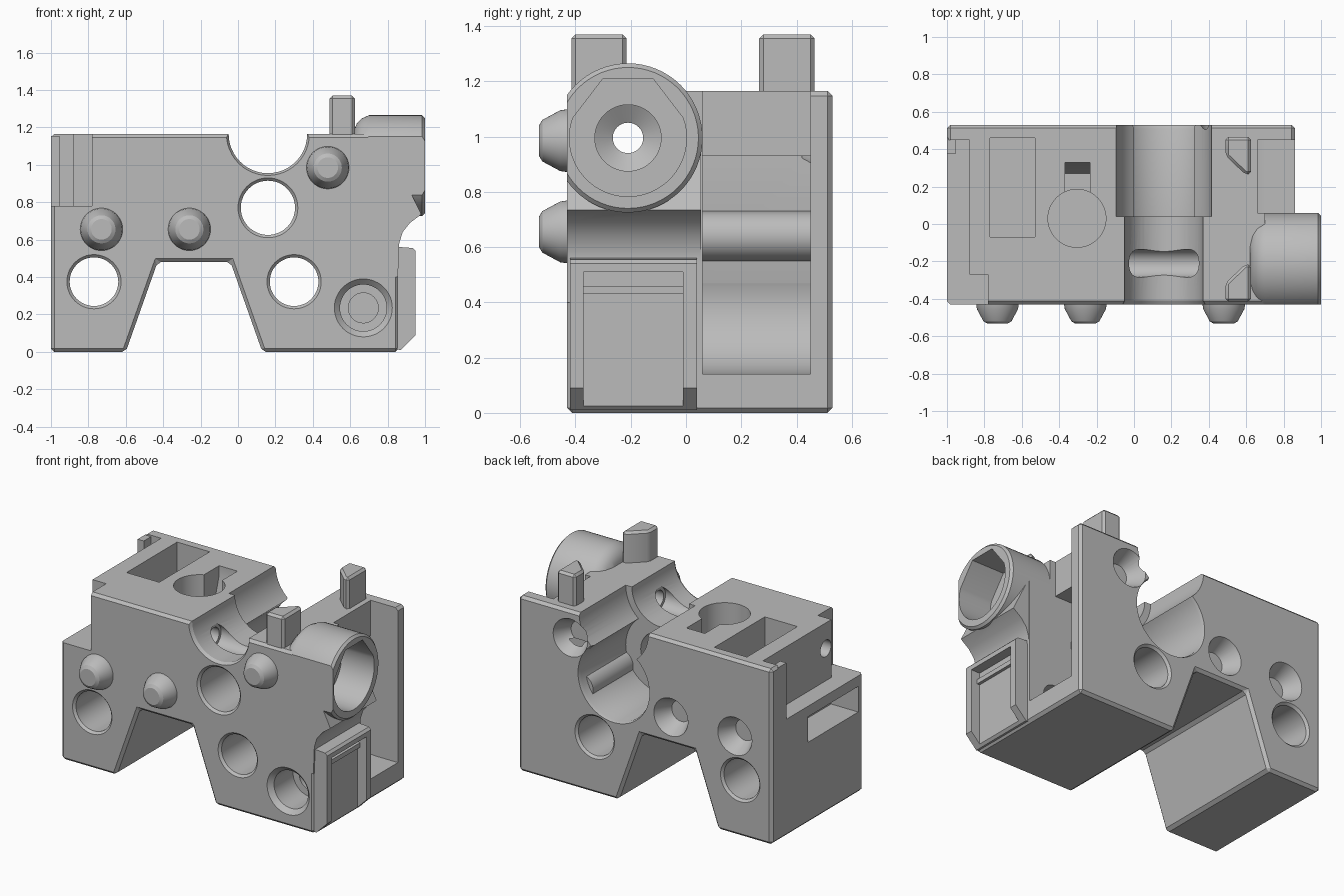
import bpy, bmesh, math
from mathutils import Vector

cube = bpy.data.objects.get("Cube")
if cube:
    bpy.data.objects.remove(cube, do_unlink=True)

grey = bpy.data.materials.new("plain grey")
grey.use_nodes = True
GREY = (0.5, 0.5, 0.5, 1)
grey.diffuse_color = GREY
grey.node_tree.nodes["Principled BSDF"].inputs["Base Color"].default_value = GREY

# Maps a profile point (u, v) and a distance t along the axis to space
PLACE = {"x": lambda u, v, t: (t, u, v),
         "y": lambda u, v, t: (u, t, v),
         "z": lambda u, v, t: (u, v, t)}


def loft(name, rings):
    """Solid skinned through matching rings of points."""
    bm = bmesh.new()
    loops = [[bm.verts.new(p) for p in ring] for ring in rings]
    n = len(loops[0])
    for a, b in zip(loops, loops[1:]):
        for i in range(n):
            j = (i + 1) % n
            bm.faces.new((a[i], a[j], b[j], b[i]))
    bm.faces.new(loops[0])
    bm.faces.new(loops[-1])
    bmesh.ops.recalc_face_normals(bm, faces=bm.faces)
    mesh = bpy.data.meshes.new(name)
    bm.to_mesh(mesh)
    bm.free()
    mesh.materials.append(grey)
    ob = bpy.data.objects.new(name, mesh)
    bpy.context.collection.objects.link(ob)
    return ob


def prism(name, axis, points, lo, hi):
    return loft(name, [[PLACE[axis](u, v, t) for u, v in points] for t in (lo, hi)])


def lathe(name, axis, centre, profile, sides=48):
    """Round solid; profile is (distance along axis, radius) pairs."""
    cu, cv = centre
    turn = [2 * math.pi * i / sides for i in range(sides)]
    return loft(name, [[PLACE[axis](cu + r * math.cos(a), cv + r * math.sin(a), t)
                        for a in turn] for t, r in profile])


def box(name, x, y, z):
    return prism(name, "z", [(x[0], y[0]), (x[1], y[0]), (x[1], y[1]), (x[0], y[1])], *z)


def apply(ob, mod):
    bpy.context.view_layer.objects.active = ob
    bpy.ops.object.modifier_apply(modifier=mod.name)


def combine(ob, other, operation="DIFFERENCE"):
    mod = ob.modifiers.new("combine", "BOOLEAN")
    mod.operation, mod.solver, mod.object = operation, "EXACT", other
    apply(ob, mod)
    bpy.data.objects.remove(other, do_unlink=True)


def chamfer(ob, width):
    mod = ob.modifiers.new("chamfer", "BEVEL")
    mod.width, mod.segments, mod.limit_method = width, 1, "ANGLE"
    apply(ob, mod)


FRONT, BACK, TOP = -0.43, 0.53, 1.165

# Main block with the tapered underside notch
body = prism("main_block", "y", [
    (-1, 0), (-0.6, 0), (-0.43, 0.48), (-0.04, 0.48), (0.13, 0),
    (0.86, 0), (0.86, TOP), (-1, TOP)], FRONT, BACK)
chamfer(body, 0.018)

# Clear the space behind the side boss before it is joined
combine(body, box("boss_space", (0.7, 1.1), (-0.6, 0.45), (1.0, 1.3)))

# Side boss, flattened at the front, with a flared support below
boss = lathe("boss", "x", (-0.21, 0.995), [
    (0.62, 0.19), (0.635, 0.225), (0.66, 0.252), (0.70, 0.27), (0.985, 0.27), (1.0, 0.255)], 64)
support = prism("support", "y", [
    (0.6, 0.4), (0.855, 0.4), (0.862, 0.58), (0.88, 0.64), (0.92, 0.69),
    (0.98, 0.735), (0.86, 0.98), (0.6, 0.98)], -0.6, 0.055)
combine(boss, support, "UNION")
combine(boss, box("front_trim", (0.5, 1.2), (-0.8, FRONT), (0, 2)))
combine(body, boss, "UNION")

# Latch plate with side rails and a cross ridge
latch = prism("latch", "y", [
    (0.8, 0.02), (0.87, 0.01), (0.95, 0.09), (0.95, 0.54), (0.935, 0.555), (0.8, 0.565)],
    -0.42, 0.04)
combine(latch, box("latch_recess", (0.885, 1), (-0.37, -0.01), (-0.1, 0.51)))
combine(latch, box("latch_ridge", (0.87, 0.905), (-0.38, 0), (0.43, 0.46)), "UNION")
combine(body, latch, "UNION")

cutters = [
    # Left step, with the back wall left standing
    box("left_step", (-1.1, -0.88), (-0.6, 0.45), (0.78, 1.3)),
    box("left_step_front", (-1.1, -0.78), (-0.6, -0.27), (0.78, 1.3)),
    box("left_window", (-1.1, -0.8), (-0.38, 0.15), (0.54, 0.71)),
    # Top pockets
    box("long_pocket", (-0.77, -0.53), (-0.07, 0.46), (0.75, 1.3)),
    lathe("round_pocket", "z", (-0.305, 0.03), [(0.8, 0.155), (1.3, 0.155)]),
    prism("pocket_slot", "x", [(0.1, 0.9), (0.27, 0.9), (0.33, 1.1), (0.33, 1.3), (0.1, 1.3)],
          -0.37, -0.235),
    # Right cavity with a scooped floor
    box("cavity_top", (0.66, 1.1), (0.06, 0.45), (0.4, 1.3)),
    box("cavity_inner", (0.45, 1.1), (0.06, 0.45), (0.39, 0.93)),
    box("cavity_floor", (0.7, 1.1), (0.06, 0.45), (0.14, 0.41)),
    lathe("cavity_scoop", "y", (0.7, 0.4), [(0.06, 0.26), (0.45, 0.26)]),
    # Cross groove: narrow at the front, a deep double bore at the back
    lathe("front_groove", "y", (0.16, TOP), [(-0.46, 0.24), (-0.41, 0.21), (0.1, 0.21)]),
    lathe("back_groove", "y", (0.16, TOP), [(0.04, 0.255), (0.6, 0.255)]),
    lathe("back_bore", "y", (0.16, 0.77), [(0.04, 0.255), (0.51, 0.255), (0.6, 0.29)]),
    # Lengthwise bore through boss and block
    lathe("long_bore", "x", (-0.21, 0.995), [(-1.2, 0.055), (0.66, 0.055), (0.70, 0.12), (0.8, 0.12)]),
    lathe("bore_relief", "x", (-0.21, 0.995), [(-0.03, 0.075), (0.35, 0.075)]),
    # Stepped front screw hole
    lathe("screw_hole", "y", (0.67, 0.235), [
        (-0.46, 0.185), (-0.40, 0.125), (-0.2, 0.125), (-0.199, 0.08), (0.2, 0.08)]),
]

# Socket in the boss: round with a flat roof
arc = [math.radians(160 + 220 * i / 36) for i in range(37)]
socket = [(-0.21 + 0.212 * math.cos(a), 0.995 + 0.212 * math.sin(a)) for a in arc]
socket += [(-0.12, 1.21), (-0.30, 1.21)]
cutters.append(prism("boss_socket", "x", socket, 0.76, 1.1))

# Chamfered through holes
for x, z, r in ((-0.77, 0.375, 0.13), (0.30, 0.375, 0.13), (0.16, 0.77, 0.145)):
    cutters.append(lathe("through_hole", "y", (x, z), [
        (-0.46, r + 0.045), (-0.415, r), (0.515, r), (0.56, r + 0.045)]))

# Sockets at the back that match the front pegs
PEGS = ((-0.73, 0.655), (-0.26, 0.655), (0.48, 0.985))
for spot in PEGS:
    cutters.append(lathe("peg_socket", "y", spot, [(0.42, 0.07), (0.55, 0.135)]))

for cutter in cutters:
    combine(body, cutter)

parts = [body]

# Front pegs
for i, spot in enumerate(PEGS):
    parts.append(lathe(f"peg_{i + 1}", "y", spot, [
        (-0.42, 0.115), (-0.455, 0.11), (-0.52, 0.075), (-0.532, 0.055)]))

# Two top posts with one slanted corner
for name, y, s in (("front_post", -0.415, 1), ("back_post", 0.465, -1)):
    outline = [(0.49, 0), (0.625, 0), (0.625, 0.2), (0.595, 0.2), (0.49, 0.1)]
    if name == "front_post":
        outline = [(u, v) for u, v in outline]
    post = prism(name, "z", [(u, y + s * v) for u, v in outline], 1.1, 1.37)
    chamfer(post, 0.015)
    parts.append(post)

# Left corner rail and the rounded rib inside the cavity
parts.append(box("corner_rail", (-1, -0.955), (0.375, 0.46), (0.77, 1.155)))
parts.append(lathe("cavity_rib", "y", (0.45, 0.64), [(0.04, 0.09), (0.46, 0.09)]))

# Smooth round faces, keep edges sharp
bpy.ops.object.select_all(action="DESELECT")
for ob in parts:
    ob.select_set(True)
bpy.context.view_layer.objects.active = body
bpy.ops.object.shade_smooth_by_angle(angle=math.radians(25))
